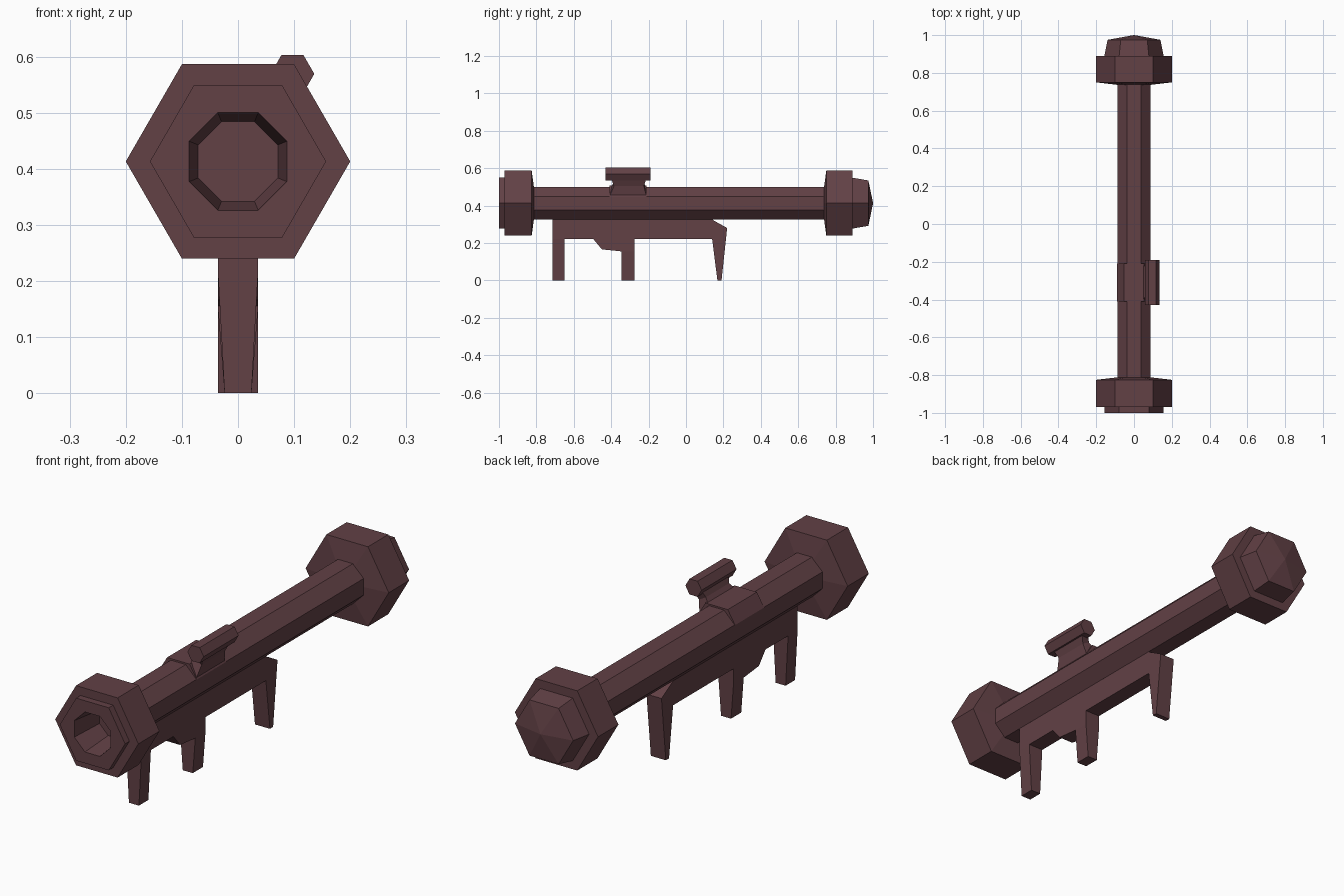
import bpy, bmesh
from math import pi, cos, sin

AXIS_Z = 0.413
if "Cube" in bpy.data.objects:
    bpy.data.objects.remove(bpy.data.objects["Cube"])

color = (0.122, 0.052, 0.060, 1)
metal = bpy.data.materials.new("dark maroon metal")
metal.use_nodes = True
metal.diffuse_color = color
bsdf = metal.node_tree.nodes["Principled BSDF"]
bsdf.inputs["Base Color"].default_value = color
bsdf.inputs["Roughness"].default_value = 0.8


def finish(bm, name):
    bmesh.ops.recalc_face_normals(bm, faces=bm.faces)
    mesh = bpy.data.meshes.new(name)
    bm.to_mesh(mesh)
    bm.free()
    mesh.materials.append(metal)
    obj = bpy.data.objects.new(name, mesh)
    bpy.context.collection.objects.link(obj)
    return obj


def ring(bm, y, radius, sides, turn=0.0, cx=0.0, cz=AXIS_Z):
    angles = [turn + 2 * pi * i / sides for i in range(sides)]
    return [bm.verts.new((cx + radius * cos(a), y, cz + radius * sin(a))) for a in angles]


def skin(bm, rings):
    for a, b in zip(rings, rings[1:]):
        n = len(a)
        for i in range(n):
            j = (i + 1) % n
            bm.faces.new((a[i], a[j], b[j], b[i]))


def turned(name, profile, sides, turn=0.0, **centre):
    """Faceted body along y from (y, radius) pairs, closed at both ends."""
    bm = bmesh.new()
    rings = [ring(bm, y, r, sides, turn, **centre) for y, r in profile]
    skin(bm, rings)
    bm.faces.new(rings[0])
    bm.faces.new(rings[-1])
    return finish(bm, name)


def loft(name, sections):
    """Solid through matching loops of points."""
    bm = bmesh.new()
    rings = [[bm.verts.new(p) for p in s] for s in sections]
    skin(bm, rings)
    bm.faces.new(rings[0])
    bm.faces.new(rings[-1])
    return finish(bm, name)


OCT = 1 / cos(pi / 8)   # apothem to corner radius

# Octagonal main tube
turned("main_tube", [(-0.83, 0.087 * OCT), (0.76, 0.087 * OCT)], 8, pi / 8)

# Hexagonal muzzle with a tapered octagonal bore
bm = bmesh.new()
outer = [ring(bm, y, r, 6) for y, r in
         [(-1, 0.157), (-0.97, 0.157), (-0.97, 0.2), (-0.825, 0.2), (-0.812, 0.09)]]
bore = [ring(bm, y, r * OCT, 8, pi / 8) for y, r in [(-1, 0.087), (-0.85, 0.071)]]
skin(bm, outer)
skin(bm, bore)
bm.faces.new(outer[-1])
bm.faces.new(bore[-1])
rim = [e for e in bm.edges if e.is_boundary]
bmesh.ops.triangle_fill(bm, edges=rim, use_beauty=True)
finish(bm, "muzzle")

# Hexagonal rear cap with a shallow point
turned("rear_cap", [(0.737, 0.09), (0.75, 0.2), (0.89, 0.2), (0.89, 0.157),
                    (0.975, 0.14), (1.0, 0.002)], 6)

# Underside rail with a raised trigger block, and the rear foot
HALF = 0.036
rail = [(-0.715, 0.34), (0.13, 0.34), (0.145, 0.322), (0.22, 0.28), (0.19, 0), (0.168, 0),
        (0.14, 0.22), (-0.275, 0.22), (-0.275, 0.155), (-0.345, 0.155),
        (-0.45, 0.166), (-0.495, 0.22), (-0.715, 0.22)]
loft("rail_and_rear_foot", [[(x, y, z) for y, z in rail] for x in (-HALF, HALF)])


def tapered_leg(name, y0, y1, top):
    loft(name, [[(-w, y0, z), (w, y0, z), (w, y1, z), (-w, y1, z)]
                for z, w in ((0, 0.024), (top, HALF))])


# Front and middle grips
tapered_leg("front_leg", -0.715, -0.65, 0.22)
tapered_leg("middle_leg", -0.345, -0.275, 0.155)

# Saddle wrapped over the tube
saddle = [(-0.089, 0.449), (-0.054, 0.507), (0.054, 0.507), (0.089, 0.449)]
loft("sight_saddle", [[(x, y, z) for x, z in saddle] for y in (-0.41, -0.21)])

# Neck leaning out from the saddle to the sight
loft("sight_neck", [[(x0, y0, z0), (x1, y0, z1), (x1, y1, z1), (x0, y1, z0)]
                    for x0, z0, x1, z1, y0, y1 in
                    [(0.036, 0.49, 0.084, 0.45, -0.408, -0.212),
                     (0.062, 0.524, 0.095, 0.505, -0.385, -0.225),
                     (0.078, 0.56, 0.114, 0.548, -0.402, -0.21)]])

# Hexagonal sight
turned("sight", [(-0.43, 0.039), (-0.19, 0.039)], 6, cx=0.097, cz=0.569)
